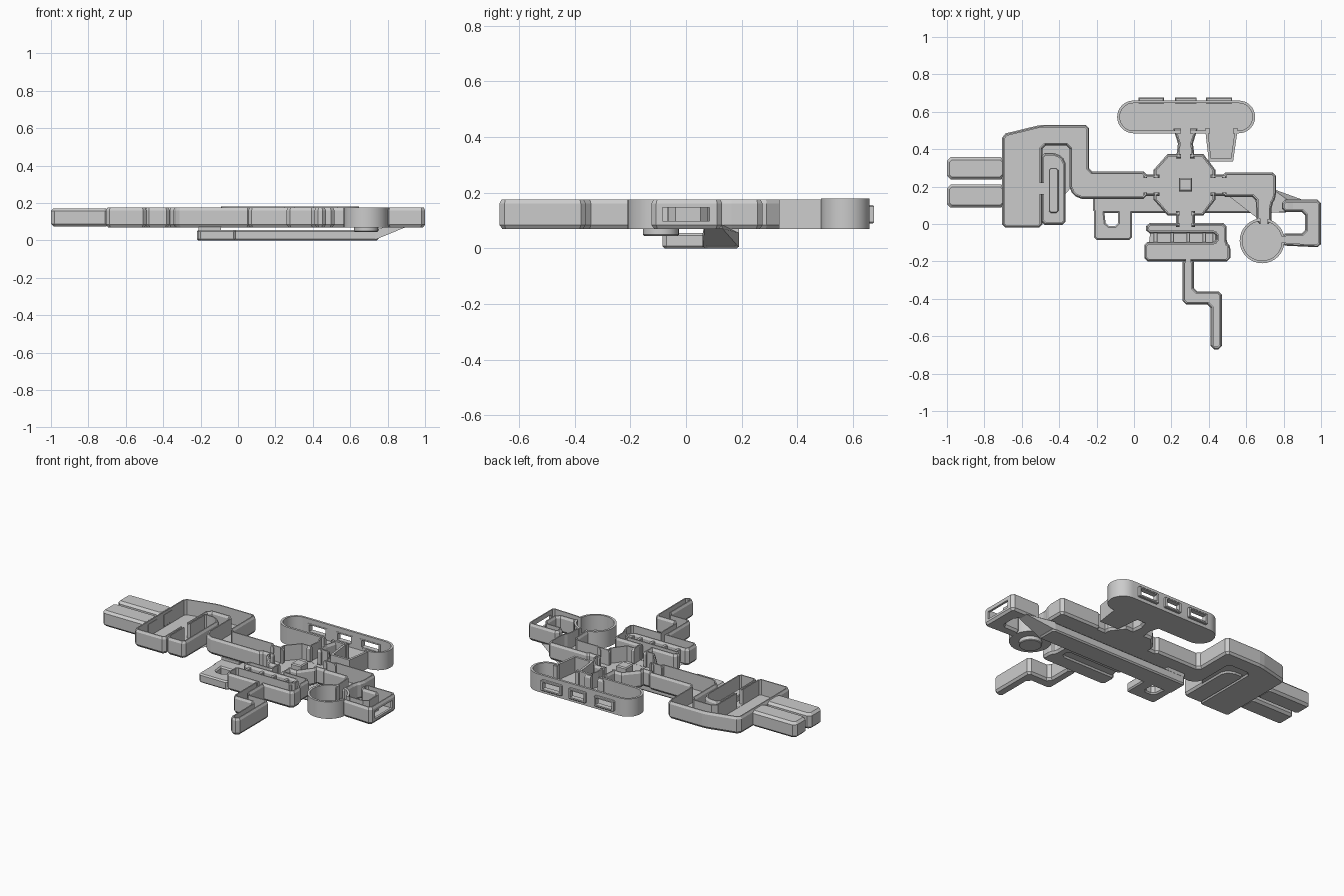
import bpy, bmesh, math
from mathutils import Vector

if "Cube" in bpy.data.objects:
    bpy.data.objects.remove(bpy.data.objects["Cube"])

Z0, Z1, WALL = 0.07, 0.175, 0.014


def ccw(pts):
    a = sum(p[0] * q[1] - q[0] * p[1] for p, q in zip(pts, pts[1:] + pts[:1]))
    pts = [Vector(p) for p in pts]
    return pts if a > 0 else pts[::-1]


def chamfer(pts, c):
    out, n = [], len(pts)
    for i, p in enumerate(pts):
        for q in (pts[i - 1], pts[(i + 1) % n]):
            d = q - p
            out.append(p + d.normalized() * min(c, d.length * 0.3))
    return out


def inset(pts, d):
    out, n = [], len(pts)
    for i, p in enumerate(pts):
        a = (p - pts[i - 1]).normalized()
        b = (pts[(i + 1) % n] - p).normalized()
        na, nb = Vector((-a.y, a.x)), Vector((-b.y, b.x))
        out.append(p + (na + nb) * (d / (1 + na.dot(nb))))
    return out


def loft(name, pts, profile):
    """Closed solid from an outline and (inset, z) rings."""
    bm = bmesh.new()
    rings = [[bm.verts.new((v.x, v.y, z)) for v in inset(pts, d)] for d, z in profile]
    n = len(pts)
    for lo, hi in zip(rings, rings[1:]):
        for i in range(n):
            j = (i + 1) % n
            bm.faces.new((lo[i], lo[j], hi[j], hi[i]))
    bm.faces.new(rings[0][::-1])
    bm.faces.new(rings[-1])
    bmesh.ops.triangulate(bm, faces=[f for f in bm.faces if len(f.verts) > 4])
    return finish(name, bm)


def finish(name, bm):
    me = bpy.data.meshes.new(name)
    bm.to_mesh(me)
    bm.free()
    ob = bpy.data.objects.new(name, me)
    bpy.context.collection.objects.link(ob)
    return ob


trays = []


def tray(name, pts, c=0.018, b=0.01, z0=Z0, z1=Z1):
    """Open-topped room: floor plus walls with bevelled rims."""
    pts = ccw(pts)
    if c:
        pts = chamfer(pts, c)
    if b:
        prof = [(b, z0), (0, z0 + 0.014), (0, z1 - 0.014), (b * 0.7, z1)]
    else:
        prof = [(0, z0), (0, z1)]
    prof += [(WALL, z1), (WALL, z0 + 0.01)]
    trays.append(loft(name, pts, prof))
    return trays[-1]


def block(name, pts, z0, z1, c=0.015, b=0.008):
    pts = ccw(pts)
    if c:
        pts = chamfer(pts, c)
    return loft(name, pts, [(b, z0), (0, z0 + b), (0, z1 - b), (b, z1)])


def rect(x0, x1, y0, y1):
    return [(x0, y0), (x1, y0), (x1, y1), (x0, y1)]


def arc(cx, cy, r, a0, a1, n):
    return [(cx + r * math.cos(math.radians(a0 + (a1 - a0) * i / n)),
             cy + r * math.sin(math.radians(a0 + (a1 - a0) * i / n))) for i in range(n + 1)]


# Main rooms and corridors
tray("left_room_and_corridor", [
    (-.705, -.02), (-.49, -.02), (-.49, .42), (-.345, .42), (-.345, .18), (-.30, .135),
    (.07, .135), (.07, .28), (-.24, .28), (-.24, .53), (-.50, .53), (-.705, .48)])
tray("inner_left_room", [(-.495, -.005), (-.365, -.005), (-.365, .34), (-.41, .38), (-.495, .38)])
tray("hub", [(.18, .375), (.37, .375), (.435, .29), (.435, .13), (.37, .045),
             (.18, .045), (.105, .13), (.105, .29)], c=0)
tray("right_corridor", [(.47, .145), (.65, .145), (.655, .0), (.735, .0), (.735, .10),
                        (.76, .145), (.76, .275), (.47, .275)])
tray("lower_room", [(.065, .005), (.495, .005), (.495, -.10), (.515, -.115), (.515, -.20),
                    (.055, -.20), (.055, -.095), (.44, -.095), (.44, -.05), (.065, -.05)])
tray("lower_corridor", [(.26, -.185), (.26, -.43), (.41, -.43), (.41, -.67), (.47, -.67),
                        (.47, -.36), (.32, -.36), (.32, -.185)])
tray("right_room", [(.79, .13), (1.0, .13), (1.0, -.125), (.79, -.115), (.79, -.05),
                    (.915, -.05), (.915, .065), (.79, .065)])
tray("side_room", [(.38, .51), (.555, .51), (.53, .335), (.40, .335)], c=0, b=0)

# Necks joining the hub to its neighbours
tray("neck_left", rect(.05, .135, .15, .265), c=0)
tray("neck_right", rect(.41, .495, .15, .265), c=0)
tray("neck_lower", rect(.225, .325, -.015, .07), c=0)
tray("neck_upper", [(.21, .51), (.235, .43), (.225, .35), (.325, .35), (.315, .43), (.34, .51)], c=0)

# Rounded rooms
stadium = arc(.56, .5725, .0875, -90, 90, 16) + arc(-.0025, .5725, .0875, 90, 270, 16)
smooth = [tray("long_rounded_room", stadium, c=0, b=0, z1=.18),
          tray("round_room", arc(.685, -.09, .12, 0, 348.75, 31), c=0, b=0)]

# Window frames on the long room
windows = [(.025, .16), (.22, .335), (.385, .525)]
for i, (a, b) in enumerate(windows):
    f = block(f"window_frame_{i}", rect(a, b, .645, .676), .09, .155, c=0, b=.004)
    trays.append(f)

# Doorways and windows, cut through every tray at once
D = Z0 + 0.011
cuts = [(.03, .16, .168, .247, D, .2), (.39, .52, .168, .247, D, .2),
        (.243, .307, -.03, .09, D, .2), (.25, .30, .33, .535, D, .2),
        (.405, .53, .47, .53, D, .2), (.675, .715, -.02, .04, D, .2),
        (.775, .83, -.1, -.067, D, .2), (.277, .303, -.225, -.165, D, .2),
        (-.52, -.46, .16, .22, D, .2), (.97, 1.02, -.085, .085, .098, .146)]
cuts += [(a + .012, b - .012, .63, .69, .102, .144) for a, b in windows]
bm = bmesh.new()
for x0, x1, y0, y1, z0, z1 in cuts:
    g = bmesh.ops.create_cube(bm, size=1)["verts"]
    for v in g:
        v.co = Vector((x0 + (v.co.x + .5) * (x1 - x0), y0 + (v.co.y + .5) * (y1 - y0),
                       z0 + (v.co.z + .5) * (z1 - z0)))
cutter = finish("openings_cutter", bm)
cutter.hide_render = True
for ob in trays:
    m = ob.modifiers.new("openings", "BOOLEAN")
    m.operation, m.solver, m.object = "DIFFERENCE", "EXACT", cutter
    bpy.context.view_layer.objects.active = ob
    bpy.ops.object.modifier_apply(modifier=m.name)
bpy.data.objects.remove(cutter)

# Engines
for name, y0, y1 in (("engine_upper", .238, .357), ("engine_lower", .087, .212)):
    block(name, rect(-1.0, -.69, y0, y1), Z0 + .004, Z1 - .004, c=.02, b=.014)

# Hub table, window bars in the lower room, inner left bench
block("hub_table", rect(.24, .31, .175, .245), .078, .14, c=0, b=.006)
for i, x in enumerate((.115, .205, .29, .375, .43)):
    block(f"divider_{i}", rect(x - .01, x + .01, -.105, -.04), .085, .165, c=0, b=.003)
block("left_bench", rect(-.455, -.405, .06, .30), .078, .115, c=.01, b=.004)

# Lower tunnel with its loop and the ramp rising to the right room
block("lower_tunnel", rect(-.22, .75, .06, .19), 0, .055)
block("tunnel_loop", [(-.215, .12), (-.215, -.085), (-.01, -.085), (-.01, .12), (-.085, .12),
                      (-.085, -.01), (-.15, -.01), (-.165, .12)], 0, .055)
block("tunnel_riser", rect(-.21, -.09, .14, .19), .04, .08, c=0)
bm = bmesh.new()
ends = [[(.735, .19, .004), (.735, .06, .004), (.735, .06, .055), (.735, .19, .055)],
        [(.90, .13, .072), (.90, .066, .072), (.82, .066, .085), (.82, .13, .085)]]
vs = [[bm.verts.new(p) for p in e] for e in ends]
for i in range(4):
    j = (i + 1) % 4
    bm.faces.new((vs[0][i], vs[0][j], vs[1][j], vs[1][i]))
bm.faces.new(vs[0][::-1])
bm.faces.new(vs[1])
bmesh.ops.recalc_face_normals(bm, faces=bm.faces)
finish("tunnel_ramp", bm)

# Round hatch under the round room
smooth.append(block("round_hatch", arc(.685, -.09, .065, 0, 345, 23), .045, .075, c=0, b=.004))

bpy.ops.object.select_all(action="DESELECT")
for ob in smooth:
    ob.select_set(True)
bpy.context.view_layer.objects.active = smooth[0]
bpy.ops.object.shade_smooth_by_angle(angle=math.radians(30))
